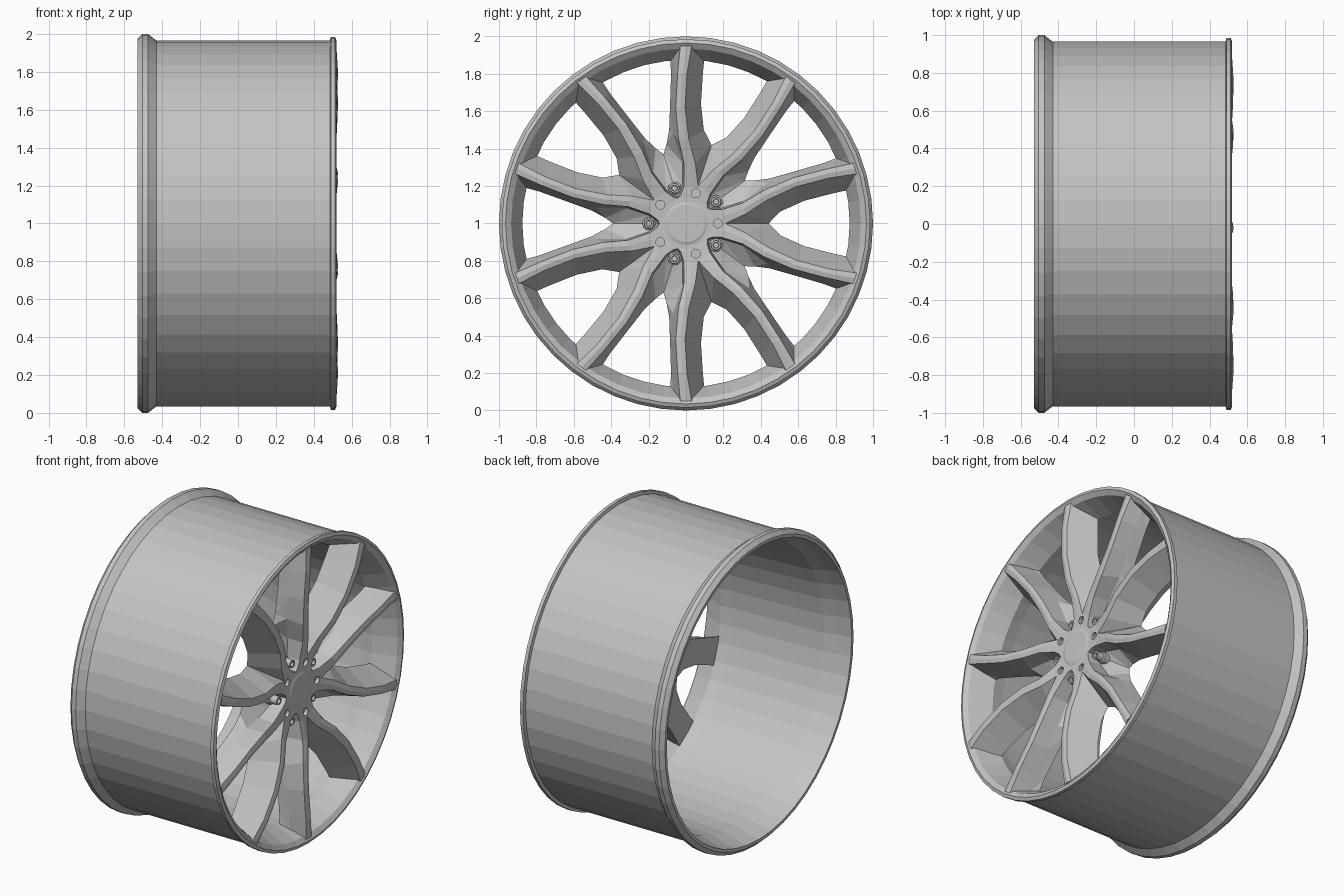
import bpy, bmesh, math
from mathutils import Vector, Matrix

if "Cube" in bpy.data.objects:
    bpy.data.objects.remove(bpy.data.objects["Cube"])

metal = bpy.data.materials.new("silver_grey")
metal.use_nodes = True
GREY = (0.55, 0.55, 0.55, 1)
metal.diffuse_color = GREY
metal.node_tree.nodes["Principled BSDF"].inputs["Base Color"].default_value = GREY
TAN = math.tan(math.radians(18))


def finish(bm, name):
    """Weld, orient and turn a bmesh into an object."""
    bmesh.ops.remove_doubles(bm, verts=bm.verts, dist=0.0005)
    bmesh.ops.dissolve_degenerate(bm, edges=bm.edges, dist=0.0001)
    bmesh.ops.recalc_face_normals(bm, faces=bm.faces)
    mesh = bpy.data.meshes.new(name)
    bm.to_mesh(mesh)
    bm.free()
    obj = bpy.data.objects.new(name, mesh)
    obj.location.z = 1
    bpy.context.collection.objects.link(obj)
    mesh.materials.append(metal)
    return obj


def lathe(name, profile, sides, center=(0, 0)):
    """Revolve a closed (x, radius) profile about an axis along x."""
    bm = bmesh.new()
    rings = []
    for i in range(sides):
        a = math.tau * i / sides
        rings.append([bm.verts.new((x, center[0] + r * math.cos(a), center[1] + r * math.sin(a)))
                      for x, r in profile])
    n = len(profile)
    for i in range(sides):
        p, q = rings[i], rings[(i + 1) % sides]
        for j in range(n):
            k = (j + 1) % n
            bm.faces.new((p[j], p[k], q[k], q[j]))
    return finish(bm, name)


# Barrel with both lips and the sloped inner shoulder behind the face
lathe("rim_barrel", [
    (-0.53, 0.975), (-0.505, 1.0), (-0.475, 1.0), (-0.43, 0.965), (0.485, 0.965), (0.49, 0.985),
    (0.512, 0.985), (0.52, 0.965), (0.5, 0.935), (0.36, 0.875), (0.28, 0.885), (-0.36, 0.915),
    (-0.44, 0.94), (-0.53, 0.955)], 48)

# Spoke stations from rim to hub: along, inner edge, outer edge, front x
FRONT = [(0.95, -0.03, 0.03, 0.512), (0.8, -0.005, 0.045, 0.522), (0.62, 0.005, 0.055, 0.516),
         (0.45, -0.015, 0.04, 0.5), (0.32, -0.05, 0.01, 0.475), (0.2, -1, 0.012, 0.455),
         (0.155, -1, 0.027, 0.452), (0.135, -1, 1, 0.45)]
# Rear outline of each spoke: along, inner edge, outer edge, rear x
BACK = [(0.9, -0.1, 0.085, 0.36), (0.8, -0.09, 0.08, 0.355), (0.64, -0.08, 0.085, 0.345),
        (0.5, -0.095, 0.09, 0.33), (0.42, -1, 0.105, 0.315), (0.37, -1, 1, 0.3)]


def spoke(bm, side, turn):
    """One half of a spoke pair, clamped between its two symmetry planes."""
    spin = Matrix.Rotation(turn, 3, 'X')
    c, s18 = math.cos(math.radians(18)), math.sin(math.radians(18))

    def pt(s, o, x):
        o = max(-TAN * s, min(TAN * s, o))
        return spin @ Vector((x, s * c - o * s18, side * (s * s18 + o * c)))

    def face(*pts):
        bm.faces.new([bm.verts.new(p) for p in pts])

    inner = [pt(s, a, x) for s, a, b, x in FRONT]
    outer = [pt(s, b, x) for s, a, b, x in FRONT]
    crest = [(p + q) / 2 + Vector((0.006 if i < 5 else 0, 0, 0))
             for i, (p, q) in enumerate(zip(inner, outer))]
    rear_in = [pt(s, a, x) for s, a, b, x in BACK]
    rear_out = [pt(s, b, x) for s, a, b, x in BACK]
    foot = [outer[i].lerp(rear_out[i], 0.6) if i < 4 else
            pt(FRONT[i][0] + 0.005, FRONT[i][2] + 0.008, 0.37) for i in range(len(FRONT))]

    # Ridge and outer walls
    for i in range(len(FRONT) - 1):
        j = i + 1
        face(inner[i], inner[j], crest[j], crest[i])
        face(crest[i], crest[j], outer[j], outer[i])
        face(outer[i], outer[j], foot[j], foot[i])
    # Lower walls, window walls and back
    for i in range(len(BACK) - 1):
        j = i + 1
        face(foot[i], foot[j], rear_out[j])
        face(foot[i], rear_out[j], rear_out[i])
        if i < 4:
            face(inner[i], rear_in[i], rear_in[j], inner[j])
        face(rear_in[i], rear_out[i], rear_out[j], rear_in[j])
    face(inner[4], rear_in[4], inner[5])
    # Bolt pocket floor, hub front and hub back
    face(foot[5], foot[6], foot[7], rear_out[5])
    hub = Vector((0.45, 0, 0))
    face(inner[7], crest[7], hub)
    face(crest[7], outer[7], hub)
    face(rear_in[5], rear_out[5], Vector((0.29, 0, 0)))
    # Rim end cap
    face(inner[0], crest[0], outer[0], foot[0], rear_out[0], rear_in[0])


bm = bmesh.new()
for k in range(5):
    for side in (1, -1):
        spoke(bm, side, math.tau * k / 5)
spokes = finish(bm, "spokes_and_hub")

# Small round recesses between the bolts
bm = bmesh.new()
for k in range(5):
    a = math.tau * k / 5
    place = Matrix.Translation((0.46, 0.17 * math.cos(a), 0.17 * math.sin(a)))
    bmesh.ops.create_cone(bm, cap_ends=True, segments=12, radius1=0.024, radius2=0.024, depth=0.06,
                          matrix=place @ Matrix.Rotation(math.pi / 2, 4, 'Y'))
cutter = finish(bm, "recess_cutter")
cutter.hide_render = True
cutter.hide_set(True)
cut = spokes.modifiers.new("recesses", 'BOOLEAN')
cut.operation = 'DIFFERENCE'
cut.solver = 'EXACT'
cut.object = cutter

# Centre cap, a very low disc
lathe("centre_cap", [(0.44, 0.001), (0.456, 0.001), (0.455, 0.1), (0.45, 0.115), (0.44, 0.115)], 30)

# Wheel bolts with a hollow head and a flange, standing in the pockets
for k in range(5):
    a = math.tau * (k + 0.5) / 5
    spot = (0.198 * math.cos(a), 0.198 * math.sin(a))
    lathe(f"wheel_bolt_{k + 1}", [(0.33, 0.001), (0.415, 0.001), (0.415, 0.014), (0.435, 0.016),
                                  (0.435, 0.026), (0.39, 0.028), (0.385, 0.036), (0.33, 0.036)], 12, spot)
